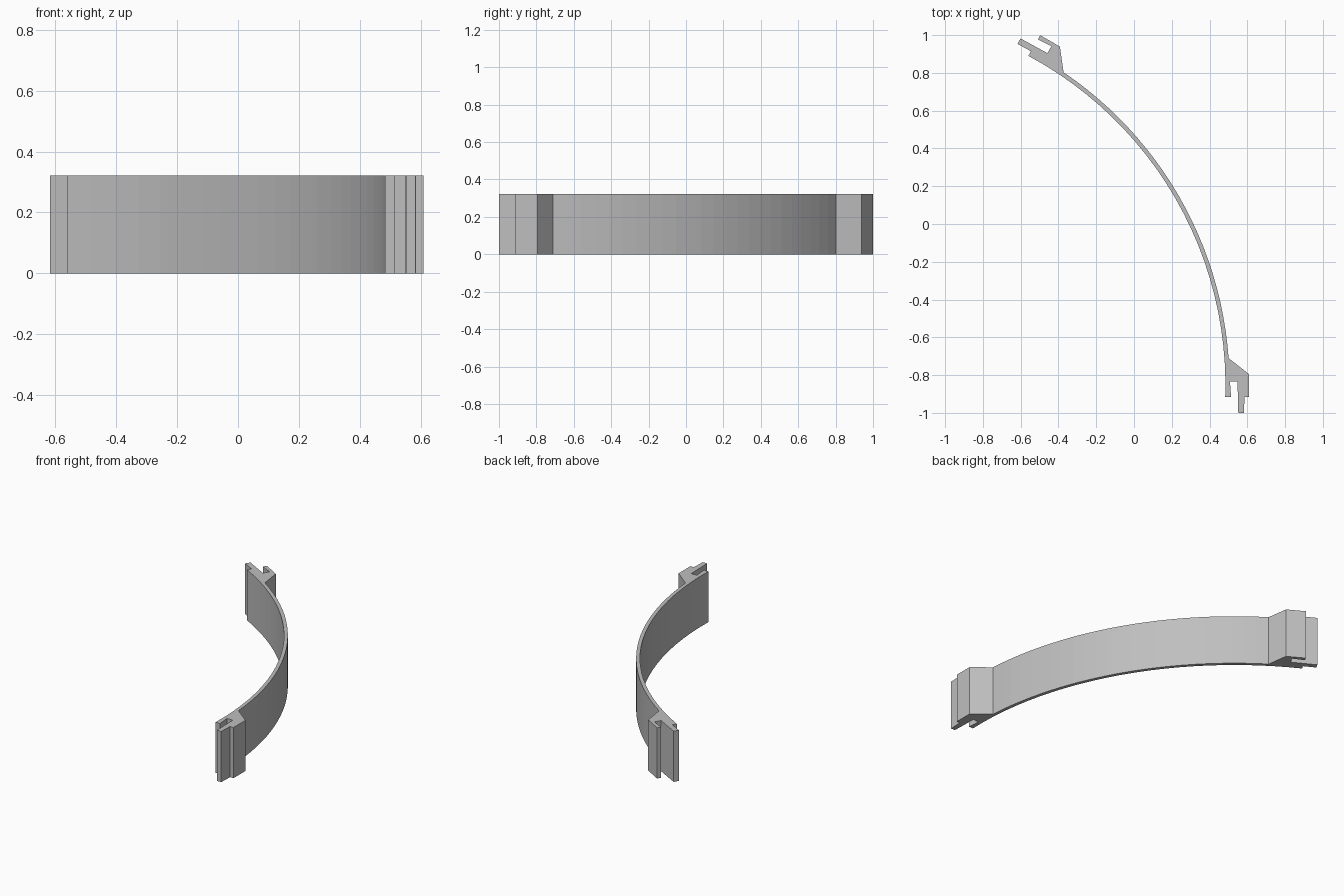
import bpy
import bmesh
from math import cos, sin, radians

cube = bpy.data.objects.get("Cube")
if cube:
    bpy.data.objects.remove(cube)

CENTRE_X, CENTRE_Y = -1.494, -0.853
R_IN, R_OUT, HEIGHT = 1.978, 2.0, 0.322
SEGMENTS = 24


def arc(radius, start, end):
    steps = [radians(start + (end - start) * i / SEGMENTS) for i in range(SEGMENTS + 1)]
    return [(CENTRE_X + radius * cos(a), CENTRE_Y + radius * sin(a)) for a in steps]


def clip(points, angle, side):
    """Place (along, outward) points at one end of the arc; side is the way along it."""
    c, s = cos(radians(angle)), sin(radians(angle))
    return [(CENTRE_X + n * c - side * t * s, CENTRE_Y + n * s + side * t * c)
            for t, n in points]


# Shared outer shoulder of both clips
shoulder = [(-0.058, 2.103), (0.062, 2.103)]

# Far clip: tongue next to the inner wall, slot outside it
far_clip = shoulder + [(0.062, 2.077), (-0.018, 2.083), (-0.018, 2.040),
                       (0.144, 2.036), (0.144, 2.003), (0.062, 2.005)]

# Near clip: slot next to the inner wall, tongue outside it
near_clip = shoulder + [(0.062, 2.079), (0.147, 2.076), (0.147, 2.046),
                        (-0.018, 2.042), (-0.018, 2.002), (0.062, 2.008)]

# Closed outline: outer arc, far clip, inner arc, near clip
outline = (arc(R_OUT, 4.1, 55.9) + clip(far_clip, 60, 1)
           + arc(R_IN, 61.8, -1.8) + clip(near_clip, 0, -1)[::-1])

bm = bmesh.new()
base = bm.faces.new([bm.verts.new((x, y, 0)) for x, y in outline])
top = bmesh.ops.extrude_face_region(bm, geom=[base], use_keep_orig=True)
bmesh.ops.translate(bm, vec=(0, 0, HEIGHT),
                    verts=[g for g in top["geom"] if isinstance(g, bmesh.types.BMVert)])
bmesh.ops.recalc_face_normals(bm, faces=bm.faces)
mesh = bpy.data.meshes.new("curved_clip_band")
bm.to_mesh(mesh)
bm.free()

band = bpy.data.objects.new("curved_clip_band", mesh)
bpy.context.collection.objects.link(band)

# Plain grey plastic
grey = bpy.data.materials.new("grey_plastic")
grey.use_nodes = True
colour = (0.52, 0.52, 0.52, 1)
grey.diffuse_color = colour
grey.node_tree.nodes["Principled BSDF"].inputs["Base Color"].default_value = colour
mesh.materials.append(grey)
